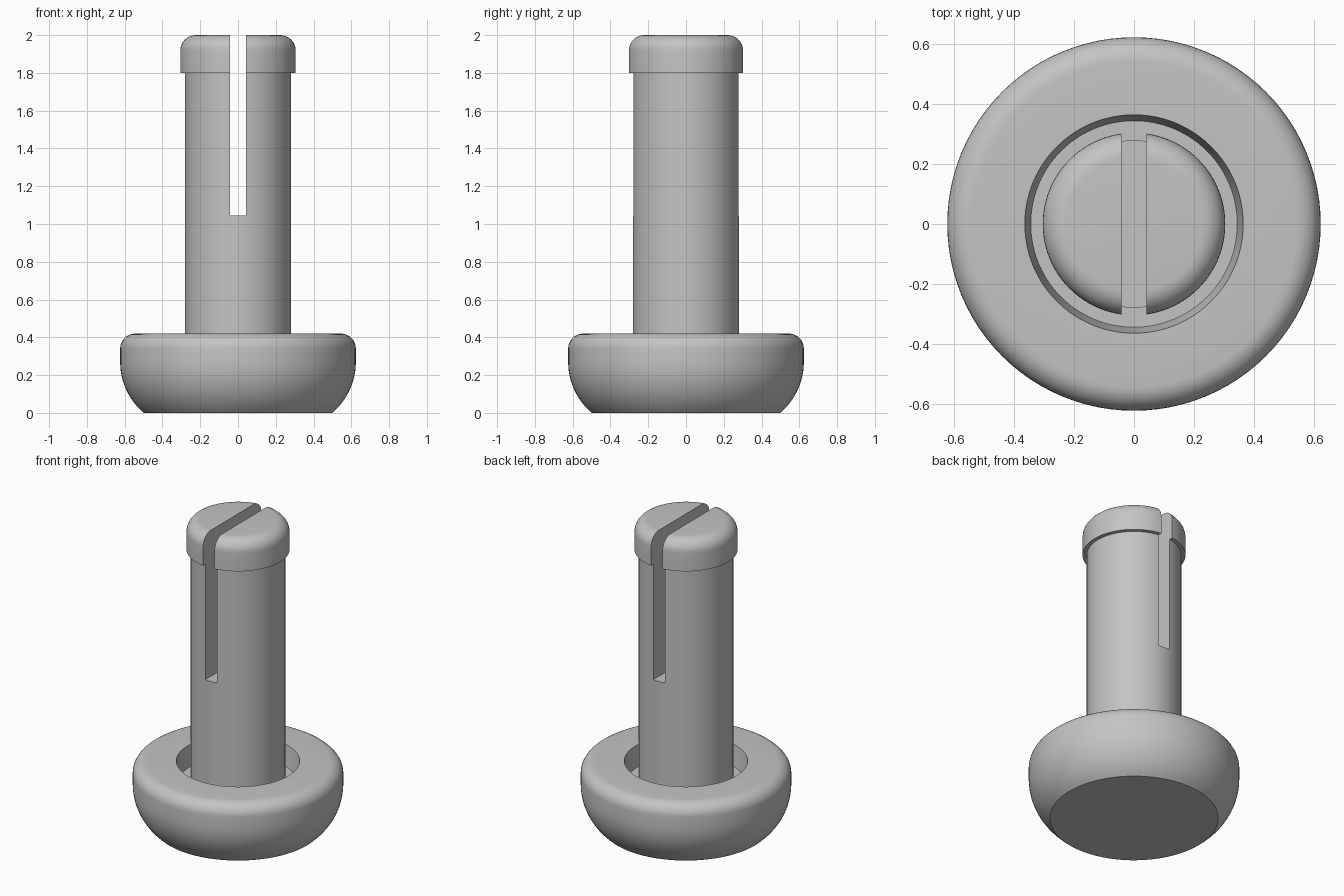
import bpy
import bmesh
import math

cube = bpy.data.objects.get("Cube")
if cube:
    bpy.data.objects.remove(cube, do_unlink=True)

grey = bpy.data.materials.new("grey plastic")
grey.use_nodes = True
colour = (0.55, 0.55, 0.55, 1)
grey.diffuse_color = colour
grey.node_tree.nodes["Principled BSDF"].inputs["Base Color"].default_value = colour


def arc(cx, cz, radius, start, end, steps):
    """Points of a circular arc in the (radius, z) plane, angles in degrees."""
    angles = [math.radians(start + (end - start) * i / steps) for i in range(steps + 1)]
    return [(cx + radius * math.cos(a), cz + radius * math.sin(a)) for a in angles]


def lathe(name, profile, segments=96):
    """Closed solid spun about z; the profile starts and ends off the axis."""
    bm = bmesh.new()
    rings = []
    for r, z in profile:
        rings.append([bm.verts.new((r * math.cos(a), r * math.sin(a), z))
                      for a in (math.tau * i / segments for i in range(segments))])
    for low, high in zip(rings, rings[1:]):
        for i in range(segments):
            j = (i + 1) % segments
            bm.faces.new((low[i], low[j], high[j], high[i]))
    bm.faces.new(rings[0][::-1])
    bm.faces.new(rings[-1])
    bmesh.ops.recalc_face_normals(bm, faces=bm.faces)
    mesh = bpy.data.meshes.new(name)
    bm.to_mesh(mesh)
    bm.free()
    mesh.materials.append(grey)
    obj = bpy.data.objects.new(name, mesh)
    bpy.context.collection.objects.link(obj)
    return obj


def activate(obj):
    bpy.ops.object.select_all(action='DESELECT')
    obj.select_set(True)
    bpy.context.view_layer.objects.active = obj


# Rounded base with a shallow tapered recess around the pin
floor_z = 0.29
base = lathe("base",
             arc(0.27, 0.27, 0.354, -49.7, 0, 12)
             + arc(0.544, 0.34, 0.08, 0, 90, 8)
             + [(0.365, 0.42), (0.345, floor_z)])

# Pin shaft with a wider rounded cap
pin = lathe("pin",
            [(0.28, floor_z - 0.01), (0.28, 1.8), (0.305, 1.8)]
            + arc(0.225, 1.92, 0.08, 0, 90, 8))

# Slot running front to back, cut down from the top
bpy.ops.mesh.primitive_cube_add(size=1, location=(0, 0, 1.6225))
cutter = bpy.context.object
cutter.name = "slot_cutter"
cutter.scale = (0.084, 1, 1.155)
cutter.hide_render = True
cutter.data.materials.append(grey)
slot = pin.modifiers.new("slot", 'BOOLEAN')
slot.operation = 'DIFFERENCE'
slot.solver = 'EXACT'
slot.object = cutter
activate(pin)
bpy.ops.object.modifier_apply(modifier=slot.name)
bpy.data.objects.remove(cutter, do_unlink=True)

for part in (base, pin):
    activate(part)
    bpy.ops.object.shade_smooth_by_angle(angle=math.radians(30))
